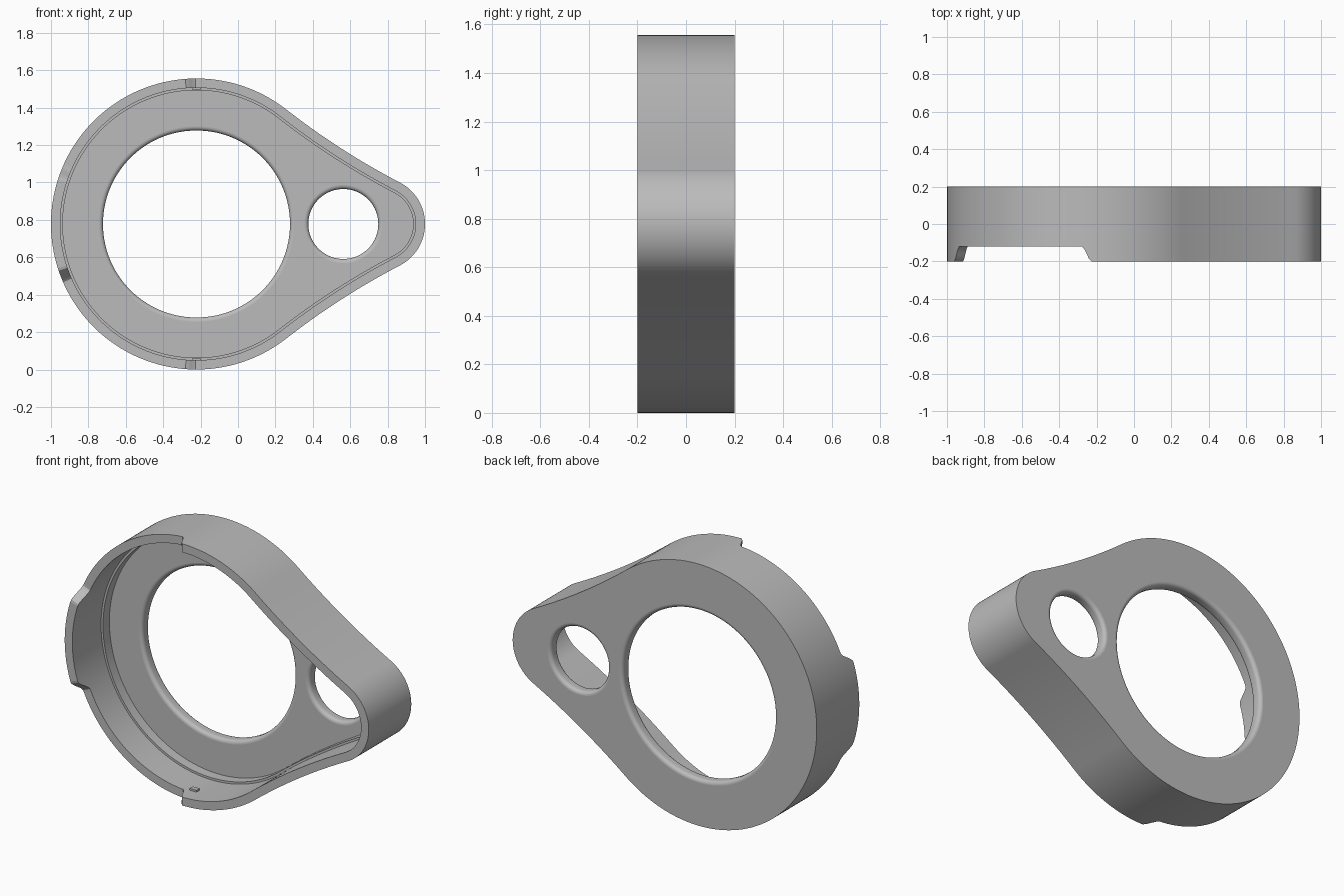
import bpy, bmesh
from math import sin, cos, pi, atan2, sqrt, radians, degrees

if "Cube" in bpy.data.objects:
    bpy.data.objects.remove(bpy.data.objects["Cube"])

# Main dimensions
CX, CZ = -0.222, 0.778          # centre of the big round end
R, TIP_R, FLANK_R = 0.778, 0.25, 4.0
TIP_X = 1.0 - TIP_R
BACK, FRONT, NOTCH = 0.2, -0.2, -0.12
PLATE, LEDGE = 0.13, 0.07
WALL, STEP = 0.05, 0.063

grey = bpy.data.materials.new("plain grey")
grey.use_nodes = True
grey.diffuse_color = (0.5, 0.5, 0.5, 1)
grey.node_tree.nodes["Principled BSDF"].inputs["Base Color"].default_value = grey.diffuse_color


def make_object(name, bm):
    bmesh.ops.recalc_face_normals(bm, faces=bm.faces)
    mesh = bpy.data.meshes.new(name)
    bm.to_mesh(mesh)
    bm.free()
    mesh.materials.append(grey)
    obj = bpy.data.objects.new(name, mesh)
    bpy.context.collection.objects.link(obj)
    return obj


def outline():
    """Teardrop outline as (x, z, normal x, normal z): two arcs joined by hollow flanks."""
    d = TIP_X - CX
    a, b = R + FLANK_R, TIP_R + FLANK_R
    px = (a * a - b * b + d * d) / (2 * d)
    pz = sqrt(a * a - px * px)
    big, tip = atan2(pz, px), atan2(pz, px - d)
    arcs = [(TIP_X, CZ, TIP_R, -tip, tip, 40),
            (CX + px, CZ + pz, -FLANK_R, tip, big, 16),
            (CX, CZ, R, big, 2 * pi - big, 260),
            (CX + px, CZ - pz, -FLANK_R, -big, -tip, 16)]
    points = []
    for x, z, rad, t0, t1, n in arcs:
        for i in range(n):
            t = t0 + (t1 - t0) * i / n
            points.append((x + rad * cos(t), z + rad * sin(t), cos(t), sin(t)))
    return points


def smooth(lo, hi, v):
    t = min(1, max(0, (v - lo) / (hi - lo)))
    return t * t * (3 - 2 * t)


def rim(x, z):
    """Front edge of the wall: lowered round the big end except for a side tab."""
    angle = degrees(atan2(abs(z - CZ), x - CX))
    lowered = smooth(90.3, 94.3, angle) * (1 - smooth(156, 162, angle))
    return FRONT + (NOTCH - FRONT) * lowered


# Housing shell: stacked rings from the back face, over the rim, down to the plate
bm = bmesh.new()
points = outline()
rings = []
for offset, depth in [(0, BACK), (0, None), (WALL, None), (WALL, LEDGE), (STEP, LEDGE), (STEP, PLATE)]:
    rings.append([bm.verts.new((x - nx * offset, rim(x, z) if depth is None else depth, z - nz * offset))
                  for x, z, nx, nz in points])
for lower, upper in zip(rings, rings[1:]):
    for i in range(len(points)):
        j = (i + 1) % len(points)
        bm.faces.new((lower[i], lower[j], upper[j], upper[i]))
bm.faces.new(rings[0])
bm.faces.new(rings[-1])
housing = make_object("housing", bm)


def hole_cutter(name, x, z, radius, n, fillet=0.022):
    """Turned plug that leaves both rims of the hole rounded."""
    profile = [(radius + fillet, PLATE - 0.03)]
    for edge, sign in ((PLATE, 1), (BACK, -1)):
        arc = [(radius + fillet * (1 - sin(k * pi / 12)), edge + sign * fillet * (1 - cos(k * pi / 12)))
               for k in range(7)]
        profile += arc if sign > 0 else arc[::-1]
    profile.append((radius + fillet, BACK + 0.03))
    bm = bmesh.new()
    loops = [[bm.verts.new((x + r * cos(2 * pi * i / n), y, z + r * sin(2 * pi * i / n)))
              for i in range(n)] for r, y in profile]
    for a, b in zip(loops, loops[1:]):
        for i in range(n):
            j = (i + 1) % n
            bm.faces.new((a[i], a[j], b[j], b[i]))
    bm.faces.new(loops[0])
    bm.faces.new(loops[-1])
    cutter = make_object(name, bm)
    cutter.hide_render = True
    return cutter


# Large and small openings through the back plate
bpy.context.view_layer.objects.active = housing
for name, x, radius, n in (("large_hole_cutter", CX, 0.5, 128), ("small_hole_cutter", 0.563, 0.187, 72)):
    cutter = hole_cutter(name, x, CZ, radius, n)
    mod = housing.modifiers.new(name, "BOOLEAN")
    mod.operation, mod.solver, mod.object = "DIFFERENCE", "EXACT", cutter
    bpy.ops.object.modifier_apply(modifier=name)
    bpy.data.objects.remove(cutter)

# Smooth curved walls, crisp flat faces
for obj in bpy.context.selected_objects:
    obj.select_set(False)
housing.select_set(True)
bpy.ops.object.shade_smooth_by_angle(angle=radians(30))
bm = bmesh.new()
bm.from_mesh(housing.data)
for edge in bm.edges:
    flat = [abs(f.normal.y) > 0.9995 for f in edge.link_faces]
    if any(flat) and not all(flat):
        edge.smooth = False
bm.to_mesh(housing.data)
bm.free()

# Small catches inside the wall, above and below
for name, side in (("upper_catch", 1), ("lower_catch", -1)):
    bm = bmesh.new()
    bmesh.ops.create_cube(bm, size=1)
    for v in bm.verts:
        v.co = (CX + v.co.x * 0.045, -0.09 + v.co.y * 0.03, CZ + side * 0.726 + v.co.z * 0.018)
    make_object(name, bm)
